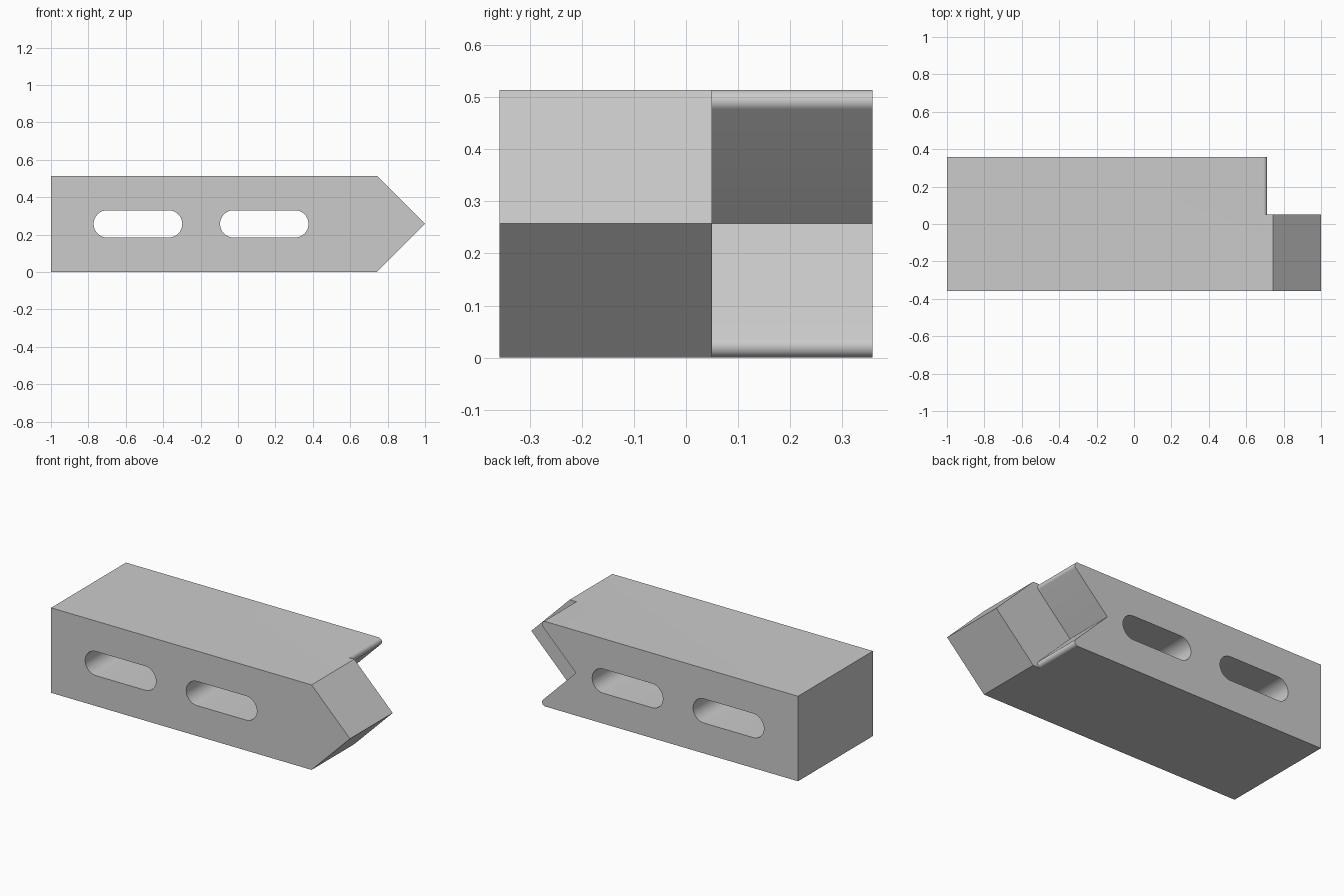
import bpy
import bmesh
from math import cos, sin, radians, pi, sqrt, tan

LENGTH_END, TIP, HEIGHT, DEPTH, STEP = 0.743, 1.0, 0.514, 0.358, 0.05
MID = HEIGHT / 2

cube = bpy.data.objects.get("Cube")
if cube:
    bpy.data.objects.remove(cube, do_unlink=True)

steel = bpy.data.materials.new("plain grey")
steel.use_nodes = True
GREY = (0.6, 0.6, 0.6, 1)
steel.diffuse_color = GREY
steel.node_tree.nodes["Principled BSDF"].inputs["Base Color"].default_value = GREY


def arc(cx, cz, r, start, end, steps):
    angles = [radians(start + (end - start) * i / steps) for i in range(steps + 1)]
    return [(cx + r * cos(a), cz + r * sin(a)) for a in angles]


def prism(name, profile, y0, y1):
    """Extrude an x-z profile along y."""
    bm = bmesh.new()
    face = bm.faces.new([bm.verts.new((x, y0, z)) for x, z in profile])
    extruded = bmesh.ops.extrude_face_region(bm, geom=[face])["geom"]
    moved = [v for v in extruded if isinstance(v, bmesh.types.BMVert)]
    bmesh.ops.translate(bm, verts=moved, vec=(0, y1 - y0, 0))
    bmesh.ops.recalc_face_normals(bm, faces=bm.faces)
    mesh = bpy.data.meshes.new(name)
    bm.to_mesh(mesh)
    bm.free()
    mesh.materials.append(steel)
    obj = bpy.data.objects.new(name, mesh)
    bpy.context.collection.objects.link(obj)
    return obj


def cut(target, cutter):
    cutter.hide_render = True
    mod = target.modifiers.new(cutter.name, "BOOLEAN")
    mod.operation = "DIFFERENCE"
    mod.solver = "EXACT"
    mod.object = cutter
    bpy.context.view_layer.objects.active = target
    bpy.ops.object.modifier_apply(modifier=mod.name)
    bpy.data.objects.remove(cutter, do_unlink=True)


# Pointed bar
body = prism("pointed_block", [(-1, 0), (LENGTH_END, 0), (TIP, MID),
                               (LENGTH_END, HEIGHT), (-1, HEIGHT)], -DEPTH, DEPTH)

# Rear V notch with rounded lips, mirrored about mid height
r = 0.0217
lip_x = LENGTH_END - r / tan(pi / 8)
upper = arc(lip_x, HEIGHT - r, r, -45, 90, 12)
upper += [(lip_x, 0.7), (1.3, 0.7)]
lower = [(x, HEIGHT - z) for x, z in reversed(upper)]
apex = (LENGTH_END - MID, MID)
cut(body, prism("notch_cutter", [apex] + upper + lower, STEP, 0.6))

# Two rounded slots right through the block
for left, right in ((-0.772, -0.298), (-0.096, 0.377)):
    r = 0.073
    slot = arc(right - r, MID, r, -90, 90, 20) + arc(left + r, MID, r, 90, 270, 20)
    cut(body, prism("slot_cutter", slot, -0.6, 0.6))

# Smooth the rounded surfaces, keep the edges crisp
bpy.ops.object.select_all(action="DESELECT")
body.select_set(True)
bpy.context.view_layer.objects.active = body
bpy.ops.object.shade_smooth_by_angle(angle=radians(30))
